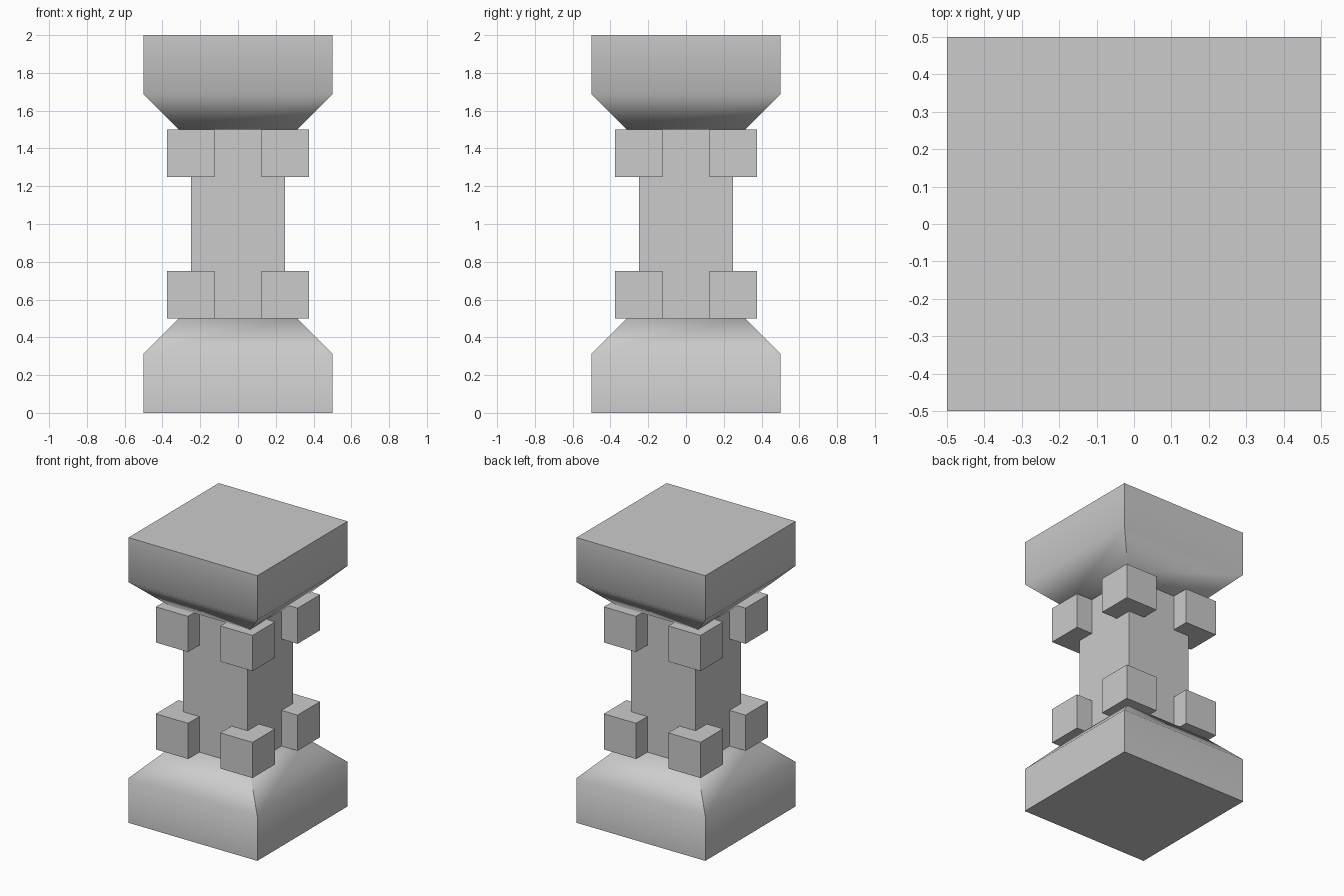
import bpy, bmesh, math

cube = bpy.data.objects.get("Cube")
if cube:
    bpy.data.objects.remove(cube, do_unlink=True)

stone = bpy.data.materials.new("grey stone")
stone.use_nodes = True
colour = (0.6, 0.6, 0.6, 1)
stone.diffuse_color = colour
stone.node_tree.nodes["Principled BSDF"].inputs["Base Color"].default_value = colour


def square_loft(name, profile):
    """Stack square sections given as (half width, height), capped at both ends."""
    bm = bmesh.new()
    rings = [[bm.verts.new((sx * r, sy * r, z))
              for sx, sy in ((-1, -1), (1, -1), (1, 1), (-1, 1))] for r, z in profile]
    for low, high in zip(rings, rings[1:]):
        for i in range(4):
            j = (i + 1) % 4
            bm.faces.new((low[i], low[j], high[j], high[i]))
    bm.faces.new(rings[0])
    bm.faces.new(rings[-1])
    bmesh.ops.recalc_face_normals(bm, faces=bm.faces)
    mesh = bpy.data.meshes.new(name)
    bm.to_mesh(mesh)
    bm.free()
    mesh.materials.append(stone)
    obj = bpy.data.objects.new(name, mesh)
    bpy.context.collection.objects.link(obj)
    return obj


def soften(obj):
    """Smooth the chamfer and keep the square corners sharp."""
    bpy.ops.object.select_all(action="DESELECT")
    obj.select_set(True)
    bpy.context.view_layer.objects.active = obj
    bpy.ops.object.shade_smooth_by_angle(angle=math.radians(50))


# Chamfered base and its upside-down twin on top
block = [(0.5, 0), (0.5, 0.3125), (0.3125, 0.5)]
soften(square_loft("base", block))
soften(square_loft("capital", [(r, 2 - z) for r, z in reversed(block)]))

# Square shaft
square_loft("shaft", [(0.25, 0.5), (0.25, 1.5)])

# Corner cubes at the foot and head of the shaft
for level, z in (("lower", 0.5), ("upper", 1.25)):
    for depth, y in (("front", -0.25), ("back", 0.25)):
        for side, x in (("right", -0.25), ("left", 0.25)):
            knob = square_loft(f"{level}_{depth}_{side}_cube", [(0.125, 0), (0.125, 0.25)])
            knob.location = (x, y, z)
